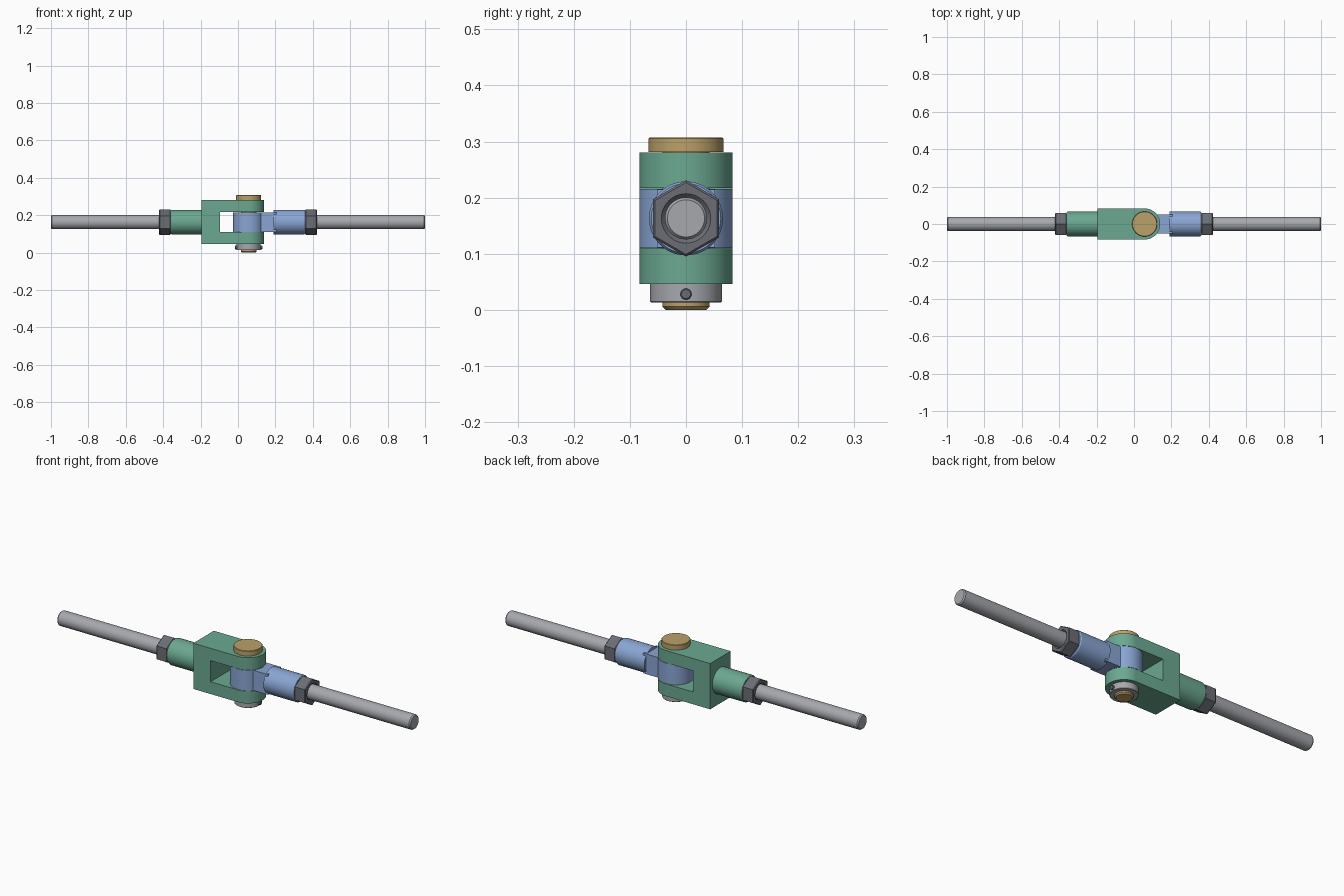
import bpy, bmesh, math
from mathutils import Matrix, Vector

if "Cube" in bpy.data.objects:
    bpy.data.objects.remove(bpy.data.objects["Cube"])

AXIS_Z = 0.163   # height of the rod axis
PIN_X = 0.057    # position of the pivot pin


def material(name, rgb):
    m = bpy.data.materials.new(name)
    m.diffuse_color = [((c + 0.055) / 1.055) ** 2.4 for c in rgb] + [1]
    m.use_nodes = True
    m.node_tree.nodes["Principled BSDF"].inputs["Base Color"].default_value = m.diffuse_color
    return m


GREEN = material("green", (0.42, 0.66, 0.57))
BLUE = material("blue", (0.54, 0.65, 0.83))
BRASS = material("brass", (0.73, 0.63, 0.41))
STEEL = material("steel", (0.65, 0.66, 0.68))
DARK = material("dark_steel", (0.42, 0.43, 0.46))


def finish(name, bm, mat):
    bmesh.ops.recalc_face_normals(bm, faces=bm.faces)
    mesh = bpy.data.meshes.new(name)
    bm.to_mesh(mesh)
    bm.free()
    mesh.materials.append(mat)
    ob = bpy.data.objects.new(name, mesh)
    bpy.context.collection.objects.link(ob)
    return ob


def smooth(ob):
    bpy.ops.object.select_all(action='DESELECT')
    ob.select_set(True)
    bpy.context.view_layer.objects.active = ob
    bpy.ops.object.shade_smooth_by_angle(angle=math.radians(30))


def lathe(name, profile, mat, matrix, sides=48, hexagon=False, loop=False):
    """Sweep (height, radius) pairs round local z; hexagon measures radius to the corner."""
    bm = bmesh.new()
    rings = []
    for h, r, *is_round in profile:
        ring = []
        for i in range(sides):
            a = 2 * math.pi * i / sides
            k = r
            if hexagon and not is_round:
                k *= math.cos(math.pi / 6) / math.cos(a % (math.pi / 3) - math.pi / 6)
            ring.append(bm.verts.new(matrix @ Vector((k * math.cos(a), k * math.sin(a), h))))
        rings.append(ring)
    pairs = list(zip(rings, rings[1:]))
    if loop:
        pairs.append((rings[-1], rings[0]))
    else:
        bm.faces.new(rings[0])
        bm.faces.new(rings[-1])
    for a, b in pairs:
        for i in range(sides):
            j = (i + 1) % sides
            bm.faces.new((a[i], a[j], b[j], b[i]))
    ob = finish(name, bm, mat)
    smooth(ob)
    return ob


def extrude(name, outline, z0, z1, mat):
    bm = bmesh.new()
    face = bm.faces.new([bm.verts.new((x, y, z0)) for x, y in outline])
    top = bmesh.ops.extrude_face_region(bm, geom=[face])
    verts = [g for g in top["geom"] if isinstance(g, bmesh.types.BMVert)]
    bmesh.ops.translate(bm, verts=verts, vec=(0, 0, z1 - z0))
    return finish(name, bm, mat)


def box(name, x0, x1, hy, z0, z1, mat):
    return extrude(name, [(x0, -hy), (x1, -hy), (x1, hy), (x0, hy)], z0, z1, mat)


def along(sign):
    """Local z runs outward along the rod axis, local x points up."""
    return Matrix(((0, 0, sign, 0), (0, 1, 0, 0), (1, 0, 0, AXIS_Z), (0, 0, 0, 1)))


# Rods, lock nuts and round sockets on both sides
for side, sign, mat in (("left", -1, GREEN), ("right", 1, BLUE)):
    m = along(sign)
    lathe(side + "_rod", [(0.30, 0.0375), (0.994, 0.0375), (1.0, 0.033)], STEEL, m)
    lathe(side + "_lock_nut",
          [(0.36, 0.037, 1), (0.36, 0.064), (0.364, 0.068), (0.418, 0.068),
           (0.422, 0.064), (0.422, 0.044, 1), (0.415, 0.037, 1)],
          DARK, m, hexagon=True, loop=True)
    lathe(side + "_socket", [(0.19, 0.066), (0.354, 0.066), (0.36, 0.062)], mat, m)

# Fork: block with a rounded end and a slot through its sides
R = 0.083
arc = [(PIN_X + R * math.cos(a), R * math.sin(a))
       for a in (math.pi * (i / 32 - 0.5) for i in range(33))]
fork = extrude("fork", [(-0.195, -R)] + arc + [(-0.195, R)], 0.046, 0.28, GREEN)
cutter = box("slot_cutter", -0.097, 0.3, 0.2, 0.109, 0.217, GREEN)
cutter.hide_render = True
mod = fork.modifiers.new("slot", 'BOOLEAN')
mod.operation = 'DIFFERENCE'
mod.object = cutter
mod.solver = 'EXACT'
bpy.context.view_layer.objects.active = fork
bpy.ops.object.modifier_apply(modifier="slot")
bpy.data.objects.remove(cutter)
smooth(fork)

# Eye end: round eye and the square neck leading to its socket
at_pin = Matrix.Translation((PIN_X, 0, 0))
lathe("eye", [(0.1105, R), (0.2155, R)], BLUE, at_pin, sides=64)
box("eye_neck", PIN_X, 0.206, 0.052, 0.1115, 0.2145, BLUE)

# Pivot pin with its wide head on top
lathe("pin", [(0, 0.036), (0.006, 0.042), (0.281, 0.042), (0.281, 0.067),
              (0.305, 0.067), (0.307, 0.065)], BRASS, at_pin)

# Retaining collar and its cross screw
lathe("collar", [(0.013, 0.062), (0.015, 0.064), (0.046, 0.064)], STEEL, at_pin)
lathe("cross_screw", [(-0.073, 0.008), (-0.071, 0.01), (0.071, 0.01), (0.073, 0.008)], DARK,
      Matrix.Translation((PIN_X, 0, 0.028)) @ Matrix.Rotation(math.pi / 2, 4, 'Y'), sides=24)
